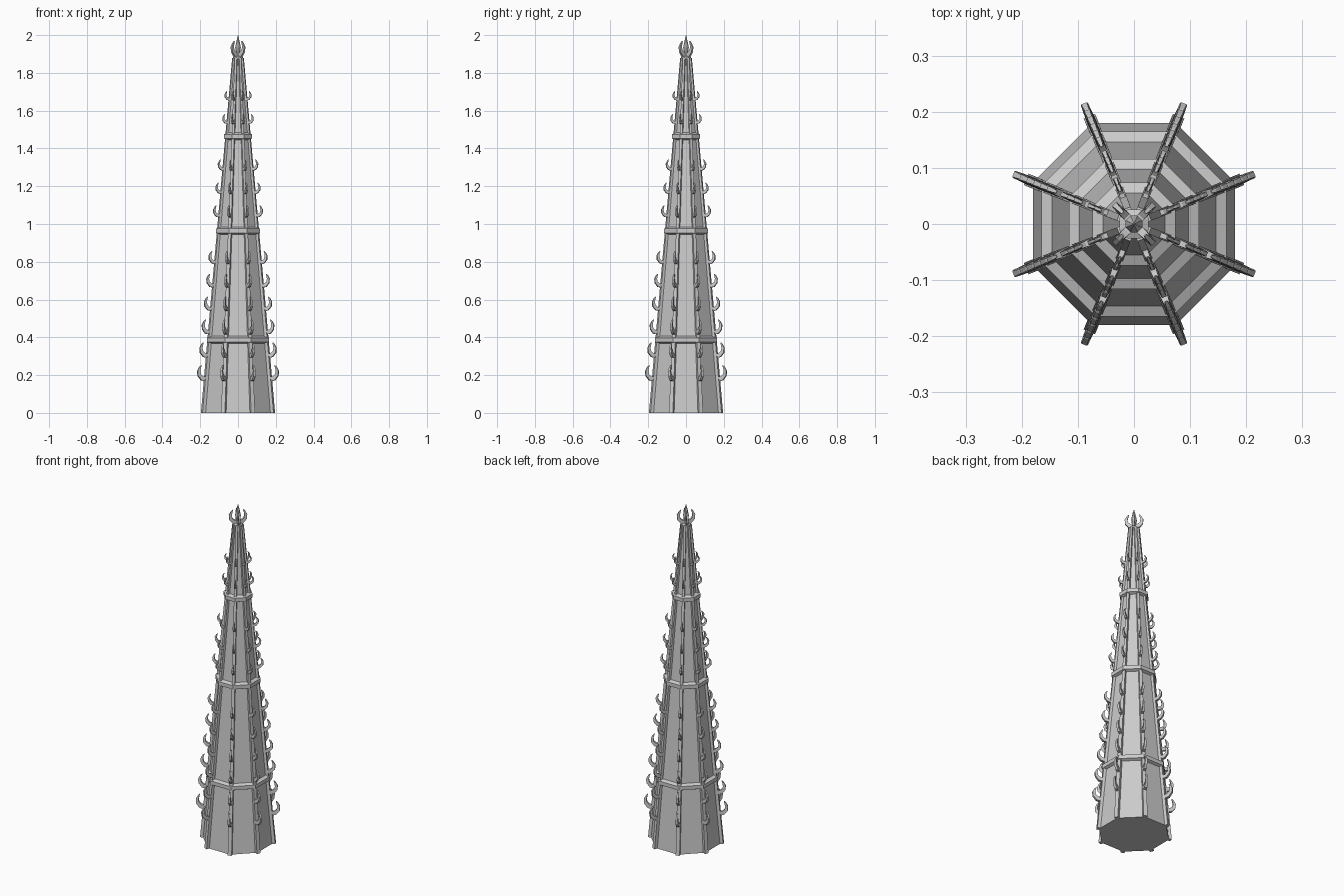
import bpy, bmesh, math
from mathutils import Vector, Matrix

cube = bpy.data.objects.get("Cube")
if cube:
    bpy.data.objects.remove(cube)

stone = bpy.data.materials.new("pale grey stone")
stone.use_nodes = True
GREY = (0.6, 0.6, 0.6, 1)
stone.diffuse_color = GREY
stone.node_tree.nodes["Principled BSDF"].inputs["Base Color"].default_value = GREY

TOP = 1.88
COS = math.cos(math.pi / 8)
CORNERS = [math.pi / 8 + i * math.pi / 4 for i in range(8)]
DIAGONALS = [math.pi / 4 + i * math.pi / 2 for i in range(4)]


def wall(z):
    """Distance from the axis to the middle of a wall at height z."""
    return 0.18 + (0.022 - 0.18) * z / TOP


def rib_face(z):
    """Distance from the axis to the outer face of a rib."""
    return 0.208 + (0.031 - 0.208) * z / TOP


def finish(name, bm):
    bmesh.ops.recalc_face_normals(bm, faces=bm.faces)
    mesh = bpy.data.meshes.new(name)
    bm.to_mesh(mesh)
    bm.free()
    mesh.materials.append(stone)
    obj = bpy.data.objects.new(name, mesh)
    bpy.context.collection.objects.link(obj)
    return obj


def loft(bm, rings, caps=True):
    """Skin a list of point rings, closing the ends."""
    loops = [[bm.verts.new(p) for p in ring] for ring in rings]
    n = len(loops[0])
    for a, b in zip(loops, loops[1:]):
        for i in range(n):
            j = (i + 1) % n
            bm.faces.new((a[i], a[j], b[j], b[i]))
    if caps:
        bm.faces.new(loops[0])
        bm.faces.new(loops[-1])
    else:
        a, b = loops[-1], loops[0]
        for i in range(n):
            j = (i + 1) % n
            bm.faces.new((a[i], a[j], b[j], b[i]))


def octagon(apothem, z):
    r = apothem / COS
    return [(r * math.cos(a), r * math.sin(a), z) for a in CORNERS]


def hook(bm, angle, r, z, size, width):
    """Claw that swings out from radius r and curls upward."""
    # outward, upward, half thickness
    path = [(-0.15, 0.0, 0.16), (0.2, 0.06, 0.15), (0.42, 0.3, 0.12),
            (0.46, 0.6, 0.1), (0.36, 0.85, 0.06), (0.26, 1.0, 0.015)]
    turn = Matrix.Rotation(angle, 3, 'Z')
    rings = []
    for i, (o, u, t) in enumerate(path):
        before, after = path[max(i - 1, 0)], path[min(i + 1, len(path) - 1)]
        d = Vector((after[0] - before[0], after[1] - before[1])).normalized()
        w = width * (1 - 0.13 * i)
        ring = []
        for side, off in ((-1, -1), (1, -1), (1, 1), (-1, 1)):
            x = r + size * (o - d.y * t * off)
            ring.append(turn @ Vector((x, side * w, z + size * (u + d.x * t * off))))
        rings.append(ring)
    loft(bm, rings)


# Tapering eight-sided body
bm = bmesh.new()
loft(bm, [octagon(wall(0), 0), octagon(wall(TOP), TOP)])
finish("spire_body", bm)

# Ribs along the corners
bm = bmesh.new()
for a in CORNERS:
    turn = Matrix.Rotation(a, 3, 'Z')
    rings = []
    for z, half in ((0, 0.011), (TOP, 0.006)):
        inner = wall(z) / COS - 0.015
        outer = rib_face(z)
        rings.append([turn @ Vector(p) for p in (
            (inner, -half, z), (outer, -half, z), (outer, half, z), (inner, half, z))])
    loft(bm, rings)
finish("corner_ribs", bm)

# Moulded bands
for label, z in (("lower", 0.387), ("middle", 0.965), ("upper", 1.465)):
    bm = bmesh.new()
    out = wall(z) + 0.017
    loft(bm, [octagon(wall(z) - 0.008, z - 0.024), octagon(out, z - 0.012),
              octagon(out, z + 0.01), octagon(wall(z) - 0.008, z + 0.022)], caps=False)
    finish(label + "_band", bm)

# Hooked crockets climbing each rib, left out where a band crosses
bm = bmesh.new()
for step in range(13):
    if step in (6, 10):
        continue
    z = 0.178 + 0.1235 * step
    scale = 1 - 0.035 * step
    for a in CORNERS:
        hook(bm, a, rib_face(z), z, 0.074 * scale, 0.009 * scale)
finish("crockets", bm)

# Finial: collar, pointed bud and four curled petals
bm = bmesh.new()
loft(bm, [octagon(r, z) for r, z in (
    (0.026, TOP - 0.004), (0.026, TOP + 0.004), (0.01, TOP + 0.012), (0.009, 1.9),
    (0.015, 1.935), (0.009, 1.965), (0.001, 2.0))])
finish("finial_bud", bm)

bm = bmesh.new()
for a in DIAGONALS:
    hook(bm, a, 0.008, 1.893, 0.075, 0.008)
finish("finial_petals", bm)
